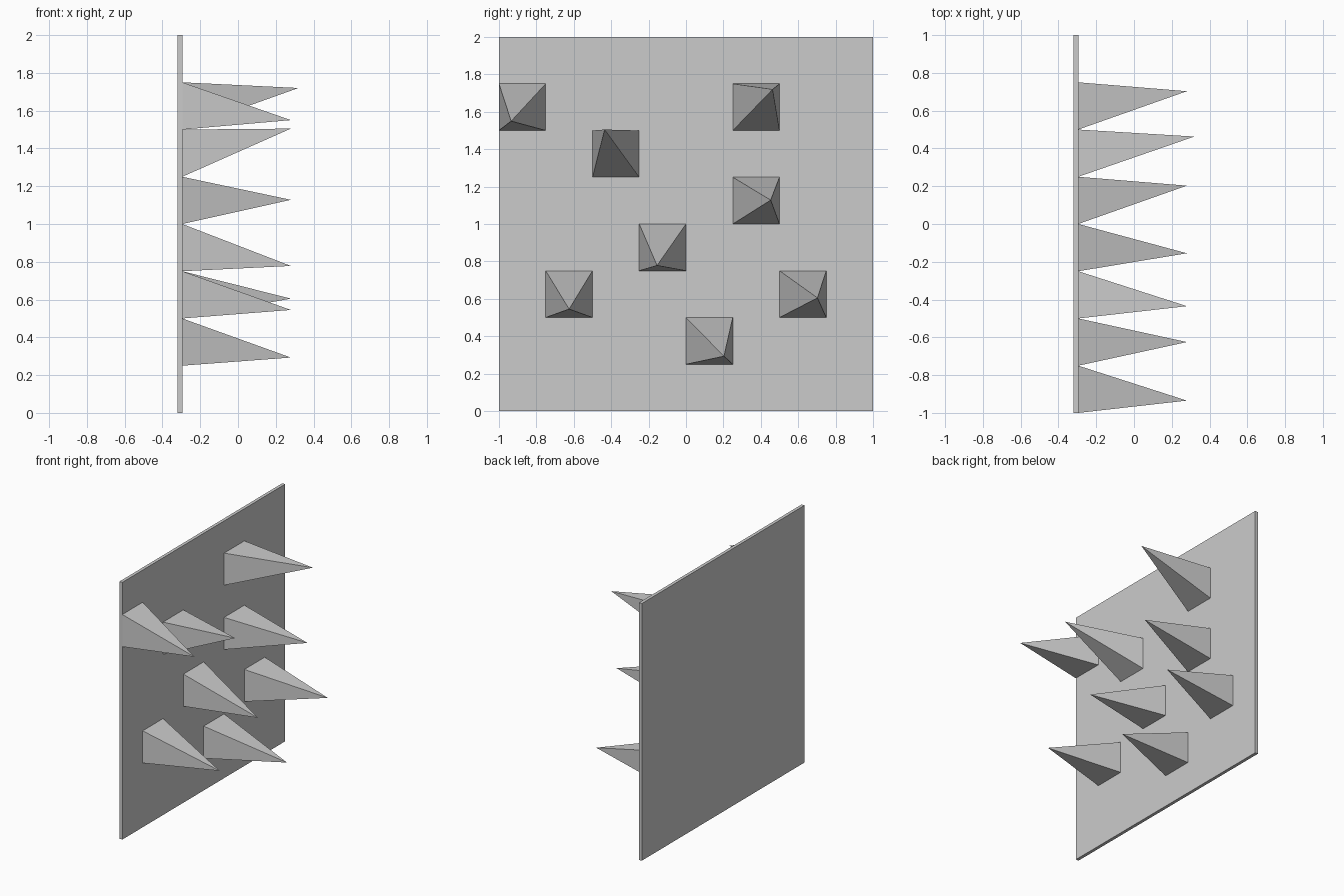
import bpy
import bmesh

if "Cube" in bpy.data.objects:
    bpy.data.objects.remove(bpy.data.objects["Cube"])

PLATE_BACK, PLATE_FRONT = -0.32, -0.295
CELL = 0.25  # side of each square spike base

# Thin upright wall plate
bpy.ops.mesh.primitive_cube_add(size=1, location=((PLATE_BACK + PLATE_FRONT) / 2, 0, 1))
plate = bpy.context.object
plate.name = "wall_plate"
plate.scale = (PLATE_FRONT - PLATE_BACK, 2, 2)
bpy.ops.object.transform_apply(location=False, rotation=False, scale=True)


def add_spike(name, y, z, tip):
    """Leaning pyramid with its base on the plate, lower corner at (y, z)."""
    bm = bmesh.new()
    corners = [(y, z), (y + CELL, z), (y + CELL, z + CELL), (y, z + CELL)]
    base = [bm.verts.new((PLATE_FRONT, *c)) for c in corners]
    apex = bm.verts.new(tip)
    bm.faces.new(base[::-1])
    for i in range(4):
        bm.faces.new((base[i], base[(i + 1) % 4], apex))
    bmesh.ops.recalc_face_normals(bm, faces=bm.faces)
    mesh = bpy.data.meshes.new(name)
    bm.to_mesh(mesh)
    bm.free()
    bpy.context.collection.objects.link(bpy.data.objects.new(name, mesh))


# Spikes: base corner y, base corner z, tip position
spikes = [
    (-1.00, 1.50, (0.28, -0.935, 1.55)),
    (-0.50, 1.25, (0.28, -0.435, 1.505)),
    (0.25, 1.50, (0.32, 0.463, 1.72)),
    (0.25, 1.00, (0.28, 0.453, 1.128)),
    (-0.25, 0.75, (0.28, -0.155, 0.778)),
    (-0.75, 0.50, (0.28, -0.625, 0.545)),
    (0.50, 0.50, (0.28, 0.703, 0.605)),
    (0.00, 0.25, (0.28, 0.203, 0.293)),
]
for n, (y, z, tip) in enumerate(spikes, 1):
    add_spike(f"spike_{n}", y, z, tip)
